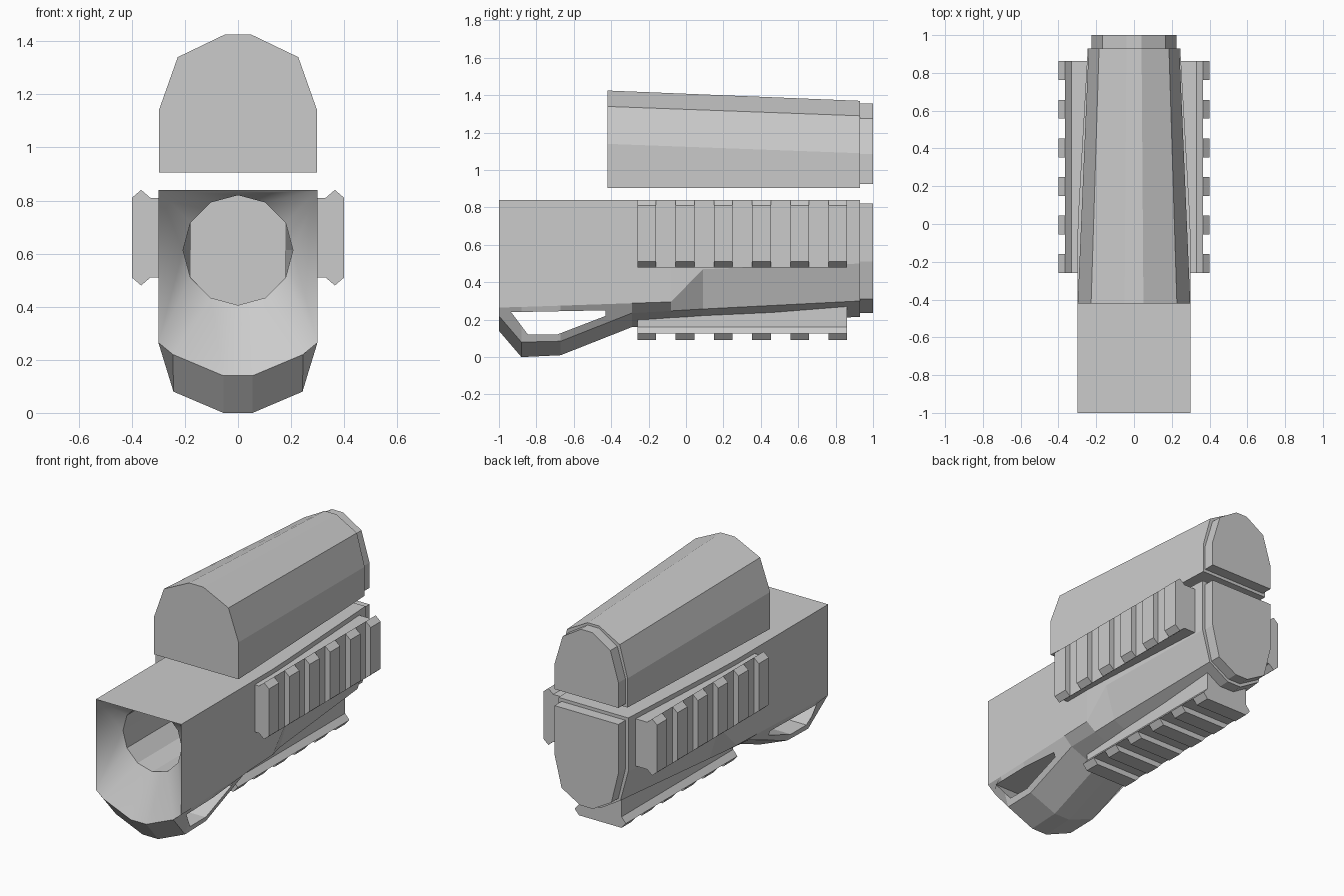
import bpy, bmesh, math

if "Cube" in bpy.data.objects:
    bpy.data.objects.remove(bpy.data.objects["Cube"])

def finish(bm, name):
    bmesh.ops.recalc_face_normals(bm, faces=bm.faces[:])
    me = bpy.data.meshes.new(name)
    bm.to_mesh(me)
    bm.free()
    ob = bpy.data.objects.new(name, me)
    bpy.context.collection.objects.link(ob)
    return ob

def skin(bm, rings, cap_start=True, cap_end=True):
    """Join equal-sized rings of points with quads; return the vertex rings."""
    vs = [[bm.verts.new(p) for p in r] for r in rings]
    n = len(vs[0])
    for a, b in zip(vs, vs[1:]):
        for i in range(n):
            j = (i + 1) % n
            bm.faces.new((a[i], a[j], b[j], b[i]))
    if cap_start:
        bm.faces.new(vs[0])
    if cap_end:
        bm.faces.new(vs[-1])
    return vs

def section(y, half):
    """Mirror a half profile of (x, z) points into a closed ring at y."""
    return [(x, y, z) for x, z in half] + [(-x, y, z) for x, z in reversed(half)]

def loop_edges(bm, ring):
    return [bm.edges.get((ring[i], ring[i - 1])) for i in range(len(ring))]

# Lower handguard: y, side width, side break z, shoulder x, z, bottom x, z
stations = [
    (-1.00, .30, .265, .245, .22, .055, .14),
    (-.88, .30, .268, .243, .08, .055, .0),
    (-.67, .30, .275, .243, .085, .055, .01),
    (-.29, .30, .288, .243, .235, .055, .16),
    (-.08, .30, .295, .235, .247, .055, .17),
    (.09, .293, .47, .229, .257, .053, .178),
    (.93, .245, .50, .19, .30, .05, .215),
]
bm = bmesh.new()
outer = skin(bm, [section(y, [(w, .84), (w, zb), (sx, sz), (bx, bz)])
                  for y, w, zb, sx, sz, bx, bz in stations], cap_start=False)

# Twelve-sided blind bore whose side points pinch in toward the rear
circle = [(.207 * math.cos(i * math.pi / 6), .613 + .207 * math.sin(i * math.pi / 6))
          for i in range(12)]
bore = skin(bm, [[(x, -.86, z) for x, z in circle],
                 [(max(-.178, min(.178, x)), .9, z) for x, z in circle]],
            cap_start=False)

# Smooth funnel from the front rim to the bore
funnel = bmesh.ops.bridge_loops(
    bm, edges=loop_edges(bm, outer[0]) + loop_edges(bm, bore[0]))
for f in funnel["faces"]:
    f.smooth = True
body = finish(bm, "lower_handguard")

# Cross opening behind the front guard
bm = bmesh.new()
slot = [(-.935, .24), (-.43, .25), (-.43, .22), (-.69, .12), (-.845, .12)]
skin(bm, [[(x, y, z) for y, z in slot] for x in (-.5, .5)])
cutter = finish(bm, "guard_opening_cutter")
cutter.hide_render = True
mod = body.modifiers.new("guard_opening", 'BOOLEAN')
mod.object = cutter
mod.operation = 'DIFFERENCE'
mod.solver = 'EXACT'
bpy.context.view_layer.objects.active = body
bpy.ops.object.modifier_apply(modifier=mod.name)
bpy.data.objects.remove(cutter)

# Lower rear end plate
plate = [(.225, .82), (.225, .51), (.175, .31), (.045, .235)]
bm = bmesh.new()
skin(bm, [section(y, plate) for y in (.92, 1.0)])
finish(bm, "lower_end_plate")

# Tapered upper cover
bm = bmesh.new()
skin(bm, [section(-.42, [(.05, 1.425), (.227, 1.34), (.298, 1.14), (.298, .905)]),
          section(.93, [(.04, 1.37), (.185, 1.29), (.24, 1.09), (.24, .905)])])
finish(bm, "upper_cover")

# Upper rear end plate
cap = [(.04, 1.355), (.168, 1.275), (.225, 1.085), (.225, .925)]
bm = bmesh.new()
skin(bm, [section(y, cap) for y in (.92, 1.0)])
finish(bm, "upper_end_plate")

# Accessory rails: continuous base plus six teeth; u points outward, v across
def rail(name, inner, place):
    base = [(inner, .15), (.33, .15), (.365, .18),
            (.365, -.18), (.33, -.15), (inner, -.15)]
    tooth = [(.365, .18), (.4, .15), (.4, -.15), (.365, -.18)]
    bm = bmesh.new()
    parts = [(base, -.26, .862)]
    parts += [(tooth, -.26 + .2044 * i, -.16 + .2044 * i) for i in range(6)]
    for prof, y0, y1 in parts:
        skin(bm, [[place(u, v, y) for u, v in prof] for y in (y0, y1)])
    finish(bm, name)

rail("right_rail", .235, lambda u, v, y: (u, y, .66 + v))
rail("left_rail", .235, lambda u, v, y: (-u, y, .66 + v))
rail("bottom_rail", .2, lambda u, v, y: (v, y, .49 - u))
